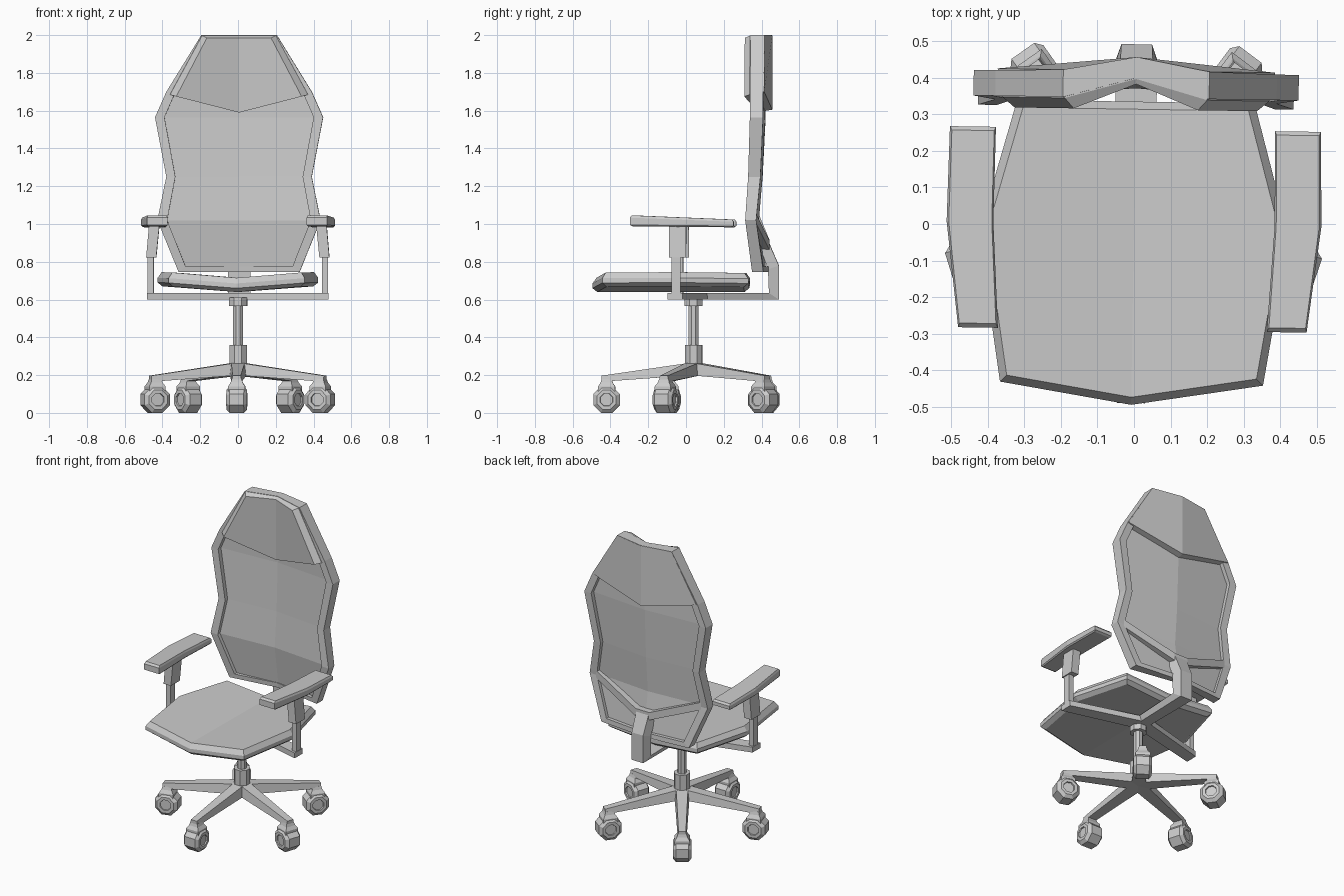
import bpy, bmesh
from math import sin, cos, pi, radians
from mathutils import Matrix, Vector

if "Cube" in bpy.data.objects:
    bpy.data.objects.remove(bpy.data.objects["Cube"])

TURN = Matrix.Rotation(radians(-0.9), 4, 'Z')   # whole chair sits very slightly turned
BASE_Y = 0.04


def make(name, verts, faces):
    bm = bmesh.new()
    vs = [bm.verts.new(TURN @ Vector(v)) for v in verts]
    for f in faces:
        bm.faces.new([vs[i] for i in f])
    bmesh.ops.recalc_face_normals(bm, faces=bm.faces)
    me = bpy.data.meshes.new(name)
    bm.to_mesh(me)
    bm.free()
    ob = bpy.data.objects.new(name, me)
    bpy.context.collection.objects.link(ob)
    return ob


def loft(name, rings, closed=False, split=False):
    """Skin a list of equal rings; split caps along the mirror line if asked."""
    n, m = len(rings[0]), len(rings)
    faces = []
    for i in range(m if closed else m - 1):
        a, b = i * n, (i + 1) % m * n
        faces += [(a + j, a + (j + 1) % n, b + (j + 1) % n, b + j) for j in range(n)]
    if not closed:
        for o in (0, (m - 1) * n):
            if split:
                faces.append([o + j for j in range(n // 2 + 1)])
                faces.append([o + j for j in range(n // 2, n)] + [o])
            else:
                faces.append([o + j for j in range(n)])
    return make(name, [v for r in rings for v in r], faces)


def mirror_ring(half):
    """Half outline starting and ending on x = 0 -> full ring."""
    return half + [(-x, y, z) for x, y, z in half[-2:0:-1]]


def rect_x(x, y0, y1, z0, z1):
    return [(x, y0, z0), (x, y1, z0), (x, y1, z1), (x, y0, z1)]


def rect_z(z, x0, x1, y0, y1):
    return [(x0, y0, z), (x1, y0, z), (x1, y1, z), (x0, y1, z)]


def column(name, steps, sides=8):
    """Vertical post from (z, radius) steps."""
    loft(name, [[(r * cos((k + .5) * 2 * pi / sides), BASE_Y + r * sin((k + .5) * 2 * pi / sides), z)
                 for k in range(sides)] for z, r in steps])


# gas lift
column("lift_column", [(.2, .05), (.36, .05), (.36, .028), (.565, .028), (.565, .052), (.61, .052)])

# five star legs with castors
for k in range(5):
    a = -pi / 2 + k * 2 * pi / 5

    def polar(r, t, z):
        return (r * cos(a) - t * sin(a), BASE_Y + r * sin(a) + t * cos(a), z)

    def leg_ring(r, w, z0, z1):
        return [polar(r, -w, z0), polar(r, w, z0), polar(r, w * .8, z1), polar(r, -w * .8, z1)]

    loft(f"base_leg_{k}", [leg_ring(0, .045, .2, .268), leg_ring(.487, .027, .165, .197)])
    wheel = [(-.047, .034), (-.055, .036), (-.055, .055), (-.038, .076),
             (.038, .076), (.055, .055), (.055, .036), (.047, .034)]
    loft(f"castor_wheel_{k}", [[polar(.46 + r * cos((j + .5) * pi / 4), t, .07 + r * sin((j + .5) * pi / 4))
                                for j in range(8)] for t, r in wheel])

    def block(z, w):
        return [polar(.46 - w, -w, z), polar(.46 + w, -w, z), polar(.46 + w, w, z), polar(.46 - w, w, z)]

    loft(f"castor_fork_{k}", [block(.1, .045), block(.14, .045), block(.16, .032), block(.18, .026)])

# seat cushion, dipped along the centre line
seat_half = [(0, -.495), (.36, -.437), (.425, -.03), (.325, .335), (0, .335)]
loft("seat", [mirror_ring([(x * s, (y + .08) * s - .08, z - .03 * max(0, 1 - x / .38)) for x, y in seat_half])
              for s, z in [(.94, .67), (1, .69), (1, .715), (.95, .745)]], split=True)

# bar under the seat that carries the arms
loft("arm_crossbar", [rect_x(-.48, -.09, -.01, .6, .635), rect_x(0, .03, .125, .6, .635),
                      rect_x(.48, -.09, -.01, .6, .635)])

# arms
for s, side in ((1, "right"), (-1, "left")):
    loft(f"arm_post_{side}", [rect_z(z, s * .445, s * .478, -.07, -.022) for z in (.6, .84)])
    loft(f"arm_sleeve_{side}", [rect_z(.822, s * .432, s * .485, -.083, .008),
                                rect_z(.995, s * .415, s * .47, -.083, .008)])
    pad = [(.382, .26), (.508, .26), (.513, 0), (.477, -.29), (.368, -.29), (.385, 0)]
    rings = []
    for f, z0, tilt in [(.95, .985, -.01), (1, .992, -.01), (1, 1.022, -.04), (.96, 1.034, -.04)]:
        rings.append([(s * (.44 + (x - .44) * (f * 2 - 1)), y * f, z0 + tilt * y) for x, y in pad])
    loft(f"arm_pad_{side}", rings)

# spine: runs back under the seat, then up behind the backrest
spine = [((.05, .635, .045), (.05, .6, .035)), ((.44, .635, .06), (.492, .6, .042)),
         ((.435, .76, .06), (.492, .78, .042)), ((.395, .87, .06), (.44, .9, .045))]
loft("spine", [[(-w0, y0, z0), (w0, y0, z0), (w1, y1, z1), (-w1, y1, z1)]
               for (y0, z0, w0), (y1, z1, w1) in spine])

# V brace between spine and frame
loft("back_brace", [rect_x(-.385, .345, .38, 1.0, 1.05), rect_x(-.05, .4, .442, .865, .915),
                    rect_x(.05, .4, .442, .865, .915), rect_x(.385, .345, .38, 1.0, 1.05)])

# backrest frame: outer x z, inner x z, front y, back y
frame = [(0, 2, 0, 1.95, .4, .455), (.2, 2, .18, 1.95, .345, .42), (.385, 1.7, .34, 1.69, .345, .415),
         (.445, 1.565, .395, 1.565, .345, .415), (.385, 1.25, .337, 1.25, .335, .4),
         (.432, 1.02, .38, 1.02, .32, .378), (.32, .745, .283, .775, .355, .415),
         (0, .745, 0, .775, .405, .442)]
full = frame + [(-a, b, -c, d, e, f) for a, b, c, d, e, f in frame[-2:0:-1]]
loft("back_frame", [[(xo, yf, zo), (xo, yb, zo), (xi, yb, zi), (xi, yf, zi)]
                    for xo, zo, xi, zi, yf, yb in full], closed=True)

# backrest mesh panel
verts, faces = [], []
for xo, zo, xi, zi, yf, yb in frame[2:7]:
    y = (yf + yb) / 2
    verts += [(-xi - .01, y, zi), (0, y + .03, zi), (xi + .01, y, zi)]
for r in range(4):
    for c in range(2):
        i = r * 3 + c
        faces.append((i, i + 1, i + 4, i + 3))
panel = make("back_panel", verts, faces)
mod = panel.modifiers.new("thickness", 'SOLIDIFY')
mod.thickness = .015
mod.offset = 0

# headrest pad: outline x z with centre and side depths per ring
loft("headrest", [mirror_ring([(0, yc, zt), (xt, ys, zt), (xb, ys, zb), (0, yc, zc)])
                  for xt, zt, xb, zb, zc, ys, yc in [
                      (.198, 1.998, .38, 1.7, 1.605, .42, .457),
                      (.195, 1.998, .365, 1.685, 1.595, .342, .397),
                      (.17, 1.985, .332, 1.675, 1.59, .314, .383)]], split=True)
